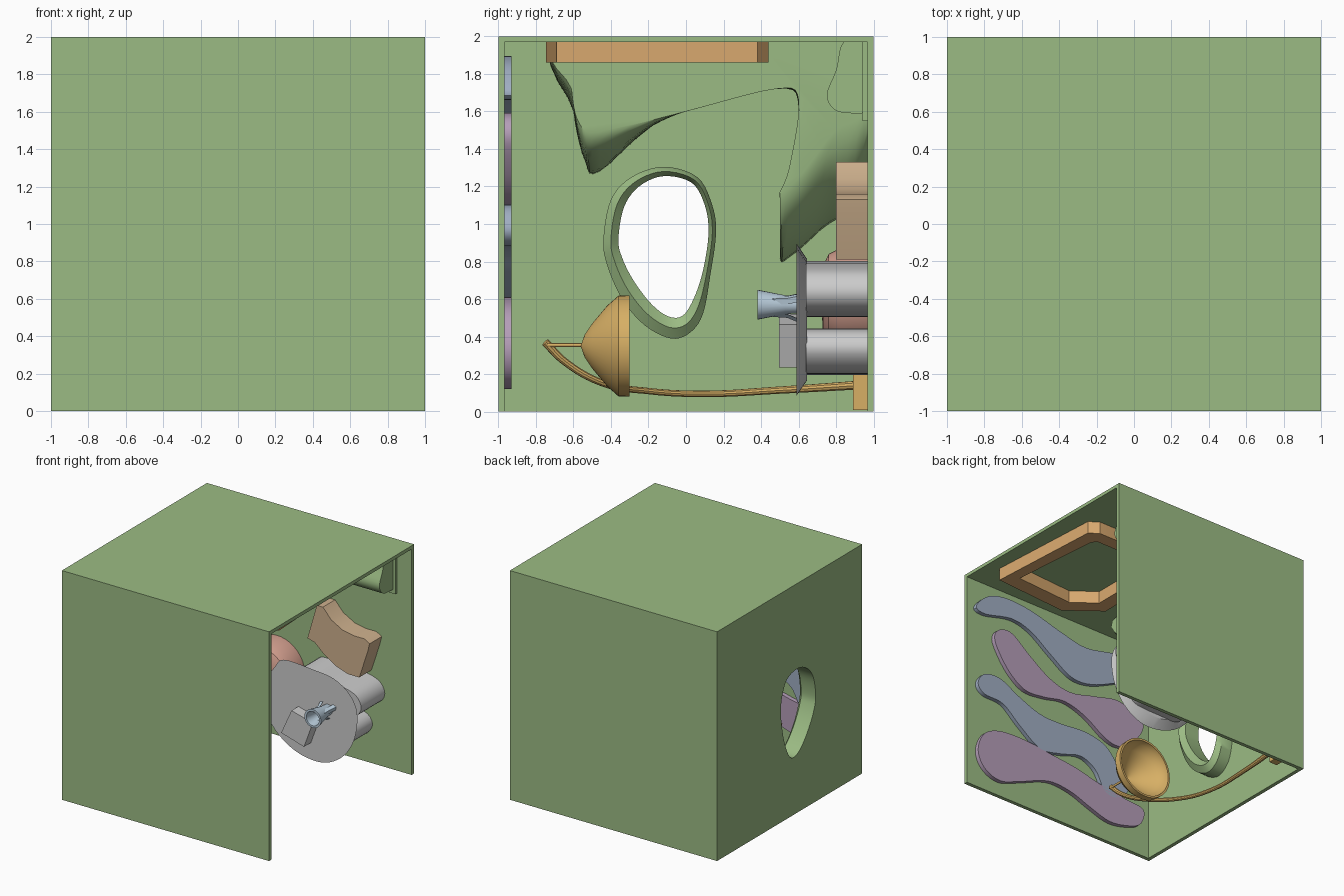
import bpy, bmesh, math
from mathutils import Matrix, Vector

if "Cube" in bpy.data.objects:
    bpy.data.objects.remove(bpy.data.objects["Cube"])


def material(name, rgb):
    m = bpy.data.materials.new(name)
    m.diffuse_color = (*rgb, 1)
    m.use_nodes = True
    m.node_tree.nodes["Principled BSDF"].inputs["Base Color"].default_value = m.diffuse_color
    return m


GREEN = material("green", (0.33, 0.50, 0.23))
ORANGE = material("orange", (0.70, 0.40, 0.16))
GOLD = material("gold", (0.68, 0.43, 0.13))
BLUE = material("blue", (0.35, 0.42, 0.54))
PALE = material("pale_blue", (0.48, 0.60, 0.70))
PURPLE = material("purple", (0.46, 0.34, 0.48))
TAN = material("tan", (0.62, 0.44, 0.27))
PINK = material("pink", (0.62, 0.33, 0.26))


def smooth(pts, steps=5):
    """Closed Catmull-Rom curve through the given points."""
    out, n = [], len(pts)
    for i in range(n):
        a, b, c, d = [Vector(pts[(i + k) % n]) for k in (-1, 0, 1, 2)]
        for s in range(steps):
            t = s / steps
            out.append(0.5 * (2 * b + (c - a) * t + (2 * a - 5 * b + 4 * c - d) * t * t
                              + (3 * b - a - 3 * c + d) * t ** 3))
    return out


def shade(ob, mat, angle=35):
    if mat:
        ob.data.materials.clear()
        ob.data.materials.append(mat)
    bpy.ops.object.select_all(action='DESELECT')
    ob.select_set(True)
    bpy.context.view_layer.objects.active = ob
    bpy.ops.object.shade_smooth_by_angle(angle=math.radians(angle))
    return ob


def curve_to_mesh(name, cu, matrix, mat):
    ob = bpy.data.objects.new(name, cu)
    bpy.context.collection.objects.link(ob)
    bpy.ops.object.select_all(action='DESELECT')
    ob.select_set(True)
    bpy.context.view_layer.objects.active = ob
    bpy.ops.object.convert(target='MESH')
    ob = bpy.context.view_layer.objects.active
    ob.data.transform(matrix)
    return shade(ob, mat)


def prism(name, loops, axis, lo, hi, mat=None):
    """Extrude outlines (inner loops are holes) along an axis from lo to hi."""
    cu = bpy.data.curves.new(name, 'CURVE')
    cu.dimensions, cu.fill_mode, cu.extrude = '2D', 'BOTH', (hi - lo) / 2
    for pts in loops:
        sp = cu.splines.new('POLY')
        sp.points.add(len(pts) - 1)
        for p, q in zip(sp.points, pts):
            p.co = (q[0], q[1], 0, 1)
        sp.use_cyclic_u = True
    m = (lo + hi) / 2
    mat4 = {'x': Matrix(((0, 0, 1, m), (1, 0, 0, 0), (0, 1, 0, 0), (0, 0, 0, 1))),
            'y': Matrix(((1, 0, 0, 0), (0, 0, -1, m), (0, 1, 0, 0), (0, 0, 0, 1))),
            'z': Matrix.Translation((0, 0, m))}[axis]
    return curve_to_mesh(name, cu, mat4, mat)


def loft(name, rings, mat=None, caps=True, close=False):
    bm = bmesh.new()
    vs = [[bm.verts.new(p) for p in r] for r in rings]
    n = len(vs[0])
    pairs = list(zip(vs, vs[1:])) + ([(vs[-1], vs[0])] if close else [])
    for a, b in pairs:
        for i in range(n):
            bm.faces.new((a[i], a[(i + 1) % n], b[(i + 1) % n], b[i]))
    if caps and not close:
        bm.faces.new(vs[0])
        bm.faces.new(vs[-1])
    bmesh.ops.recalc_face_normals(bm, faces=bm.faces)
    me = bpy.data.meshes.new(name)
    bm.to_mesh(me)
    bm.free()
    ob = bpy.data.objects.new(name, me)
    bpy.context.collection.objects.link(ob)
    return shade(ob, mat)


def lathe_y(name, x, z, profile, mat, n=48, closed=True):
    """Revolve (y, radius) pairs round an axis parallel to y."""
    rings = [[(x + r * math.cos(2 * math.pi * i / n), y, z + r * math.sin(2 * math.pi * i / n))
              for i in range(n)] for y, r in profile]
    return loft(name, rings, mat, close=closed)


def rect(a, b, c, d):
    return [(a, c), (b, c), (b, d), (a, d)]


# room shell, open on the right and underneath
T = 0.967
prism("front_wall", [rect(-1, 1, 0, 2)], 'y', -1, -T, GREEN)
prism("back_wall", [rect(-1, 1, 0, 2)], 'y', T, 1, GREEN)
prism("ceiling", [rect(-1, 1, -T, T)], 'z', 1.97, 2, GREEN)
hole = smooth([(-.36, .92), (-.33, 1.09), (-.25, 1.2), (-.12, 1.255), (.03, 1.22), (.1, 1.1),
               (.12, .95), (.09, .75), (.04, .6), (-.02, .51), (-.1, .51), (-.19, .58),
               (-.28, .7), (-.34, .82)])
rim = smooth([(-.44, .92), (-.4, 1.13), (-.29, 1.25), (-.12, 1.305), (.06, 1.25), (.14, 1.1),
              (.16, .95), (.13, .73), (.09, .52), (.02, .42), (-.08, .39), (-.22, .46),
              (-.34, .6), (-.42, .78)])
prism("left_wall", [rect(-T, T, 0, 1.97), hole], 'x', -1, -T, GREEN)

# rounded rim round the hole
mid = [(a + b) / 2 for a, b in zip(hole, rim)]
loft("hole_rim", [[(x, p[0], p[1]) for p in r] for x, r in
                  ((-.99, hole), (-.86, hole), (-.82, mid), (-.86, rim), (-.97, rim))], GREEN, close=True)

# wavy plaques on the inside of the front wall; points are (distance from right edge, z)
plaques = {
    "plaque_top": (BLUE, [(.07, 1.7), (.2, 1.84), (.39, 1.893), (.66, 1.875), (.99, 1.79), (1.26, 1.74),
                          (1.6, 1.80), (1.82, 1.76), (1.78, 1.62), (1.6, 1.53), (1.32, 1.41), (1.1, 1.40),
                          (.88, 1.53), (.66, 1.675), (.45, 1.72), (.17, 1.66)]),
    "plaque_upper": (PURPLE, [(.27, 1.49), (.33, 1.57), (.46, 1.58), (.65, 1.44), (.87, 1.3), (1.09, 1.25),
                              (1.36, 1.31), (1.63, 1.36), (1.88, 1.24), (1.78, 1.03), (1.63, .93), (1.47, .95),
                              (1.25, 1.08), (1.03, 1.14), (.81, 1.1), (.6, 1.09), (.43, 1.2), (.3, 1.38)]),
    "plaque_lower": (BLUE, [(.09, .97), (.16, 1.08), (.33, 1.1), (.54, 1.0), (.76, .92), (.98, .91),
                            (1.25, .93), (1.47, .88), (1.61, .73), (1.72, .58), (1.66, .46), (1.54, .42),
                            (1.45, .46), (1.36, .61), (1.2, .68), (.98, .62), (.76, .59), (.54, .73),
                            (.36, .87), (.16, .89)]),
    "plaque_bottom": (PURPLE, [(.09, .33), (.16, .51), (.33, .595), (.6, .61), (.87, .58), (1.14, .55),
                               (1.41, .49), (1.68, .45), (1.88, .42), (1.86, .28), (1.74, .21), (1.52, .17),
                               (1.3, .23), (1.09, .3), (.85, .31), (.54, .19), (.33, .12), (.16, .18)])}
for name, (mat, pts) in plaques.items():
    prism(name, [smooth([(1 - u, z) for u, z in pts])], 'y', -.968, -.93, mat)

# angular frame hanging under the ceiling
prism("ceiling_frame", [[(.88, -.69), (.16, -.745), (-.13, -.52), (-.12, .35), (.1, .44), (.74, .44), (.82, .38)],
                        [(.77, -.56), (.2, -.6), (.0, -.45), (.0, .28), (.14, .32), (.66, .32), (.7, .28)]],
      'z', 1.86, 1.975, ORANGE)

# large sweeping bracket in the upper left corner
inner = smooth([(-.61, 1.97), (-.61, 1.72), (-.57, 1.54), (-.46, 1.49), (0, 1.6), (.48, 1.72), (.6, 1.66),
                (.55, 1.3), (.5, 1.16), (.62, 1.27), (.8, 1.5), (.97, 1.6), (.97, 1.97)])
outer = smooth([(-.61, 1.97), (-.6, 1.6), (-.54, 1.34), (-.46, 1.28), (-.1, 1.57), (.48, 1.72), (.6, 1.62),
                (.55, 1.2), (.5, .83), (.56, .83), (.72, .97), (.97, 1.22), (.97, 1.97)])
sections = []
for i in range(9):
    th = math.pi / 2 * i / 8
    f = 1 - math.cos(th)
    pts = [o.lerp(n, f) for o, n in zip(outer, inner)]
    sections.append([(-.98 + .62 * math.sin(th), min(p[0], .98), min(p[1], 1.98)) for p in pts])
loft("corner_bracket", sections, GREEN)

# hanging roll along the top of the back wall
lobe = smooth([(.84, 1.97), (.8, 1.82), (.75, 1.69), (.79, 1.61), (.88, 1.59), (.96, 1.61), (.97, 1.8), (.97, 1.97)])
prism("hanging_roll", [[(min(p[0], .98), min(p[1], 1.98)) for p in lobe]], 'x', -.5, .84, GREEN)
prism("roll_end", [rect(.94, .975, 1.55, 1.98)], 'x', .8, .86, GREEN)

# tan plate with scooped ends on the back wall
prism("scooped_plate", [[(.2, 1.33), (.26, 1.33), (.34, 1.24), (.45, 1.18), (.56, 1.16), (.66, 1.16), (.71, 1.13),
                         (.69, 1.05), (.61, .81), (.5, .81), (.38, .85), (.27, .92), (.18, 1.0), (.11, 1.02)]],
      'y', .8, .97, TAN)

# pink dome
lathe_y("pink_dome", -.3, .6, [(.97, .27), (.82, .27), (.76, .24), (.73, .18), (.72, .02)], PINK, closed=False)

# grey dial with flared edge and two mounts
plate = smooth([(.03, .89), (.3, .88), (.52, .85), (.68, .74), (.74, .58), (.7, .35), (.58, .18),
                (.39, .09), (.15, .12), (-.05, .25), (-.17, .45), (-.15, .65), (-.06, .8)])
loft("dial_plate", [[(.28 + (p[0] - .28) * s, y, .485 + (p[1] - .485) * s) for p in plate]
                    for y, s in ((.59, 1), (.645, .8))])
prism("upper_mount", [smooth([(.1, .78), (.3, .79), (.5, .785), (.68, .74), (.74, .64), (.68, .55), (.5, .51),
                              (.3, .51), (.1, .53)])], 'y', .64, .97)
prism("lower_mount", [smooth([(.0, .42), (.3, .44), (.55, .43), (.62, .33), (.52, .22), (.3, .2), (.05, .22)])],
      'y', .64, .97)
prism("dial_block", [[(.17, .52), (.375, .465), (.29, .235), (.07, .3)]], 'y', .495, .6)

# pale blue nozzle with splayed prongs
lathe_y("nozzle", .455, .57, [(.38, .08), (.53, .05), (.6, .045), (.6, .03), (.53, .035), (.38, .062)], PALE, 24)
for i in range(3):
    a = 2 * math.pi * i / 3 + .5
    c, s = math.cos(a), math.sin(a)
    loft("nozzle_prong", [[(.455 + c * r - s * w, y, .57 + s * r + c * w)
                           for r, w in ((r0, -.025), (r0 + .02, 0), (r0, .025))]
                          for y, r0 in ((.46, .045), (.54, .05), (.6, .075))], PALE)

# gold cup facing the back
lathe_y("cup", -.37, .35, [(-.3, .27), (-.36, .268), (-.42, .215), (-.5, .12), (-.54, .06), (-.56, .004),
                           (-.53, .004), (-.51, .06), (-.47, .12), (-.4, .2), (-.35, .245), (-.3, .252)], GOLD)
lathe_y("cup_pin", -.37, .355, [(-.74, .01), (-.54, .01)], GOLD, 12, closed=False)

# curved tapering arm and its wall bracket
cu = bpy.data.curves.new("arm", 'CURVE')
cu.dimensions, cu.bevel_depth, cu.bevel_resolution, cu.use_fill_caps = '3D', .022, 3, True
path = [(-.38, -.75, .37, 1), (-.41, -.65, .27, .9), (-.47, -.45, .155, .85), (-.64, -.2, .11, .8),
        (-.74, .1, .095, .8), (-.77, .5, .115, .9), (-.76, .97, .145, 1.1)]
sp = cu.splines.new('BEZIER')
sp.bezier_points.add(len(path) - 1)
for bp, (x, y, z, r) in zip(sp.bezier_points, path):
    bp.co, bp.radius = (x, y, z), r
    bp.handle_left_type = bp.handle_right_type = 'AUTO'
curve_to_mesh("arm", cu, Matrix(), GOLD)
prism("arm_bracket", [rect(-.8, -.72, .01, .2)], 'y', .89, .97, GOLD)
